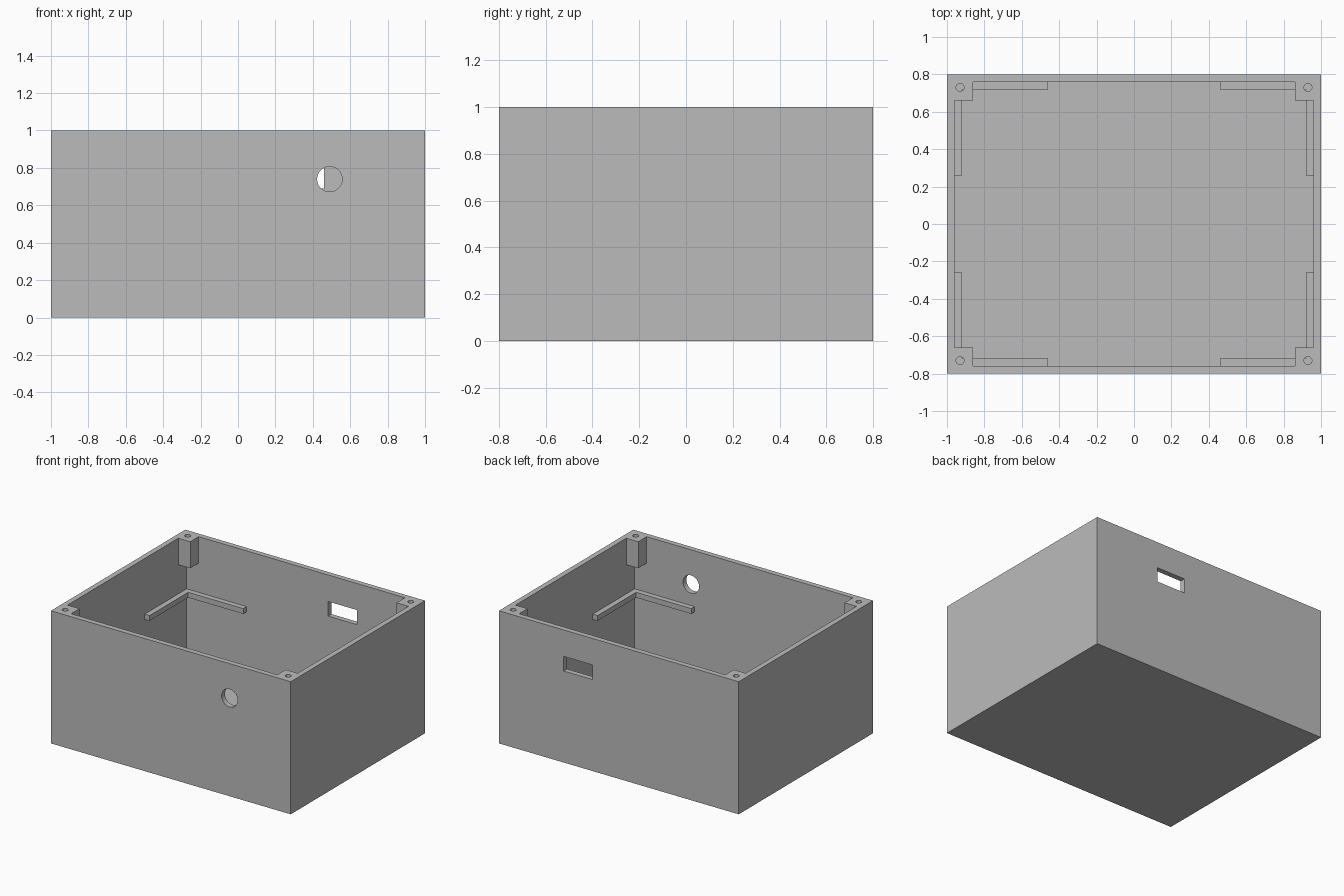
import bpy, bmesh, math
from mathutils import Matrix

cube = bpy.data.objects.get("Cube")
if cube:
    bpy.data.objects.remove(cube, do_unlink=True)

# Overall sizes
HX, HY, H = 1.0, 0.8, 1.0          # half width, half depth, height
WALL = 0.04
IX, IY = HX - WALL, HY - WALL      # inner half sizes
POST = 0.10                        # post size inside the walls
POST_Z = 0.80                      # underside of the posts

grey = bpy.data.materials.new("plain_grey")
grey.use_nodes = True
grey.diffuse_color = (0.5, 0.5, 0.5, 1)
grey.node_tree.nodes["Principled BSDF"].inputs["Base Color"].default_value = (0.5, 0.5, 0.5, 1)


def finish(name, bm):
    bmesh.ops.recalc_face_normals(bm, faces=bm.faces)
    mesh = bpy.data.meshes.new(name)
    bm.to_mesh(mesh)
    bm.free()
    mesh.materials.append(grey)
    obj = bpy.data.objects.new(name, mesh)
    bpy.context.collection.objects.link(obj)
    return obj


def prism(name, outline, z0, z1):
    """Extrude a flat outline from z0 up to z1."""
    bm = bmesh.new()
    face = bm.faces.new([bm.verts.new((x, y, z0)) for x, y in outline])
    top = bmesh.ops.extrude_face_region(bm, geom=[face])["geom"]
    bmesh.ops.translate(bm, vec=(0, 0, z1 - z0),
                        verts=[v for v in top if isinstance(v, bmesh.types.BMVert)])
    return finish(name, bm)


def block(name, x0, x1, y0, y1, z0, z1):
    return prism(name, [(x0, y0), (x1, y0), (x1, y1), (x0, y1)], z0, z1)


def rod(name, radius, depth, centre, along_y=False):
    bm = bmesh.new()
    turn = Matrix.Rotation(math.pi / 2, 4, "X") if along_y else Matrix()
    bmesh.ops.create_cone(bm, cap_ends=True, segments=48, radius1=radius, radius2=radius,
                          depth=depth, matrix=Matrix.Translation(centre) @ turn)
    return finish(name, bm)


def cut(target, cutter):
    cutter.hide_render = True
    mod = target.modifiers.new("cut", "BOOLEAN")
    mod.operation, mod.solver, mod.object = "DIFFERENCE", "EXACT", cutter
    bpy.context.view_layer.objects.active = target
    bpy.ops.object.modifier_apply(modifier=mod.name)
    bpy.data.objects.remove(cutter, do_unlink=True)


# Open box: the upper cavity leaves a post in each corner, the lower one is plain
box = block("enclosure", -HX, HX, -HY, HY, 0, H)
px, py = IX - POST, IY - POST
cross = [(px, IY), (px, py), (IX, py)]
cross += [(x, -y) for x, y in reversed(cross)]
cross += [(-x, y) for x, y in reversed(cross)]
cut(box, block("lower_cavity_cutter", -IX, IX, -IY, IY, WALL, POST_Z))
cut(box, prism("upper_cavity_cutter", cross, POST_Z - 0.1, H + 0.1))

# Screw holes in the posts
for sx in (-1, 1):
    for sy in (-1, 1):
        cut(box, rod("screw_cutter", 0.021, 0.4, (sx * 0.93, sy * 0.73, 0.95)))

# Round cable hole in the front wall, rectangular port in the back wall
cut(box, rod("cable_cutter", 0.067, 0.2, (0.49, -HY, 0.74), along_y=True))
cut(box, block("port_cutter", 0.22, 0.46, HY - 0.1, HY + 0.1, 0.69, 0.80))

# L-shaped support ledges in the four corners
t = 0.04
ledge = prism("support_ledges", [(IX, IY), (0.46, IY), (0.46, IY - t),
                                 (IX - t, IY - t), (IX - t, 0.26), (IX, 0.26)], 0.54, 0.58)
mirror = ledge.modifiers.new("four_corners", "MIRROR")
mirror.use_axis = (True, True, False)

# Smooth round holes, sharp edges elsewhere
bpy.ops.object.select_all(action="DESELECT")
box.select_set(True)
bpy.context.view_layer.objects.active = box
bpy.ops.object.shade_smooth_by_angle(angle=math.radians(30))
